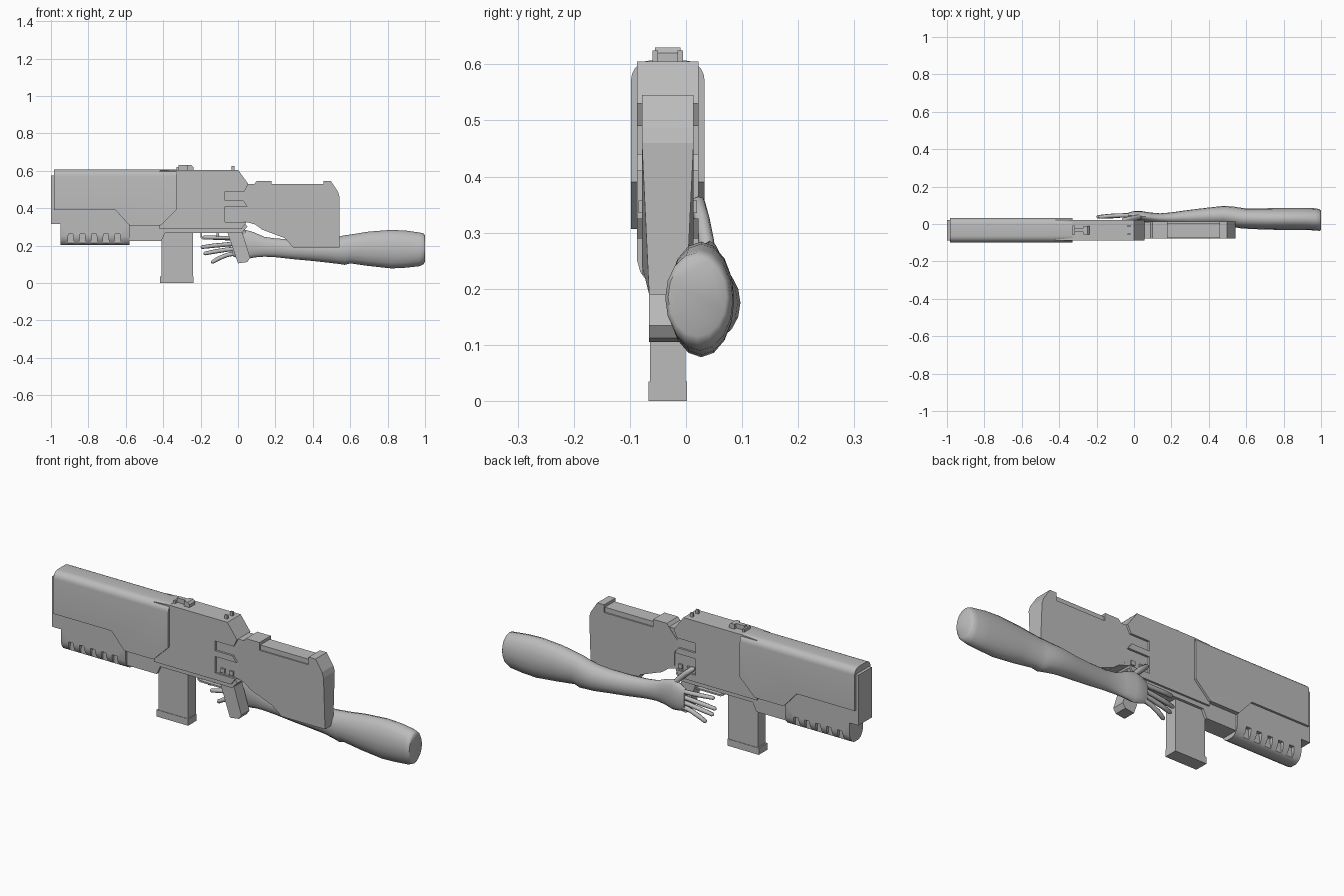
import bpy, bmesh, math
from mathutils import Vector

CY = -0.0325  # centre plane of the rifle
gray = bpy.data.materials.new("plain_gray")
gray.diffuse_color = (0.5, 0.5, 0.5, 1)


def finish(name, bm, smooth=None):
    bmesh.ops.recalc_face_normals(bm, faces=bm.faces)
    me = bpy.data.meshes.new(name)
    bm.to_mesh(me)
    bm.free()
    me.materials.append(gray)
    ob = bpy.data.objects.new(name, me)
    bpy.context.collection.objects.link(ob)
    if smooth:
        bpy.ops.object.select_all(action='DESELECT')
        ob.select_set(True)
        bpy.context.view_layer.objects.active = ob
        bpy.ops.object.shade_smooth_by_angle(angle=math.radians(smooth))
    return ob


def extrude(bm, pts, vec):
    face = bm.faces.new([bm.verts.new(p) for p in pts])
    geom = bmesh.ops.extrude_face_region(bm, geom=[face])['geom']
    bmesh.ops.translate(bm, vec=vec, verts=[g for g in geom if isinstance(g, bmesh.types.BMVert)])


def plate(name, profile, half, cy=CY):
    """Side profile (x, z) extruded symmetrically across the rifle."""
    bm = bmesh.new()
    extrude(bm, [(x, cy - half, z) for x, z in profile], (0, 2 * half, 0))
    return finish(name, bm)


def box(name, x0, x1, z0, z1, half, cy=CY):
    return plate(name, [(x0, z0), (x1, z0), (x1, z1), (x0, z1)], half, cy)


def loft(name, rings, sides=16, smooth=50):
    """Skin of elliptical rings; each ring is x, y, z, y radius, z radius."""
    bm = bmesh.new()
    loops = []
    for x, y, z, ry, rz in rings:
        loops.append([bm.verts.new((x, y + ry * math.cos(2 * math.pi * i / sides),
                                    z + rz * math.sin(2 * math.pi * i / sides))) for i in range(sides)])
    for a, b in zip(loops, loops[1:]):
        for i in range(sides):
            j = (i + 1) % sides
            bm.faces.new((a[i], a[j], b[j], b[i]))
    bm.faces.new(loops[0])
    bm.faces.new(loops[-1])
    return finish(name, bm, smooth)


def finger(name, path, r):
    """Tapered round finger along a path of points."""
    pts = [Vector(p) for p in path]
    tip = pts[-1] + (pts[-1] - pts[-2]).normalized() * r * 0.6
    pts.append(tip)
    radii = [r] * (len(pts) - 2) + [r * 0.85, r * 0.4]
    bm = bmesh.new()
    loops = []
    for k, p in enumerate(pts):
        d = (pts[min(k + 1, len(pts) - 1)] - pts[max(k - 1, 0)]).normalized()
        u = d.cross(Vector((0, 1, 0))).normalized()
        v = d.cross(u)
        loops.append([bm.verts.new(p + radii[k] * (u * math.cos(i * math.pi / 4) + v * math.sin(i * math.pi / 4)))
                      for i in range(8)])
    for a, b in zip(loops, loops[1:]):
        for i in range(8):
            j = (i + 1) % 8
            bm.faces.new((a[i], a[j], b[j], b[i]))
    bm.faces.new(loops[0])
    bm.faces.new(loops[-1])
    return finish(name, bm, 60)


# Front shroud: side outline, with the two long top edges rounded
shroud = plate("front_shroud", [(-0.985, 0.607), (-0.33, 0.607), (-0.33, 0.39), (-0.415, 0.307),
                                (-0.58, 0.307), (-0.655, 0.39), (-0.985, 0.39)], 0.0655)
bm = bmesh.new()
bm.from_mesh(shroud.data)
top = [e for e in bm.edges if all(v.co.z > 0.6 for v in e.verts)
       and abs(e.verts[0].co.x - e.verts[1].co.x) > 0.1]
bmesh.ops.bevel(bm, geom=top, offset=0.035, segments=5, profile=0.5, affect='EDGES')
bm.to_mesh(shroud.data)
bm.free()
bpy.context.view_layer.objects.active = shroud
shroud.select_set(True)
bpy.ops.object.shade_smooth_by_angle(angle=math.radians(30))

# Muzzle block and lower panel behind the shroud opening
box("muzzle_block", -1.0, -0.95, 0.315, 0.575, 0.0545)
plate("lower_panel", [(-0.985, 0.315), (-0.57, 0.315), (-0.57, 0.45), (-0.985, 0.45)], 0.0545)

# Rounded handguard with side slots
bm = bmesh.new()
section = [(-0.0545, 0.32), (-0.0545, 0.25), (-0.049, 0.23), (-0.036, 0.212), (-0.018, 0.203)]
section += [(-y, z) for y, z in reversed(section)]
extrude(bm, [(-0.95, CY + y, z) for y, z in section], (0.37, 0, 0))
guard = finish("handguard", bm, 30)
bm = bmesh.new()
for k in range(5):
    x = -0.911 + k * 0.0625
    for s in (-1, 1):
        extrude(bm, [(x, CY + s * 0.037, 0.21), (x + 0.034, CY + s * 0.037, 0.21),
                     (x + 0.03, CY + s * 0.037, 0.262), (x + 0.004, CY + s * 0.037, 0.262)], (0, s * 0.05, 0))
cutter = finish("slot_cutter", bm)
cutter.hide_render = True
cutter.hide_set(True)
mod = guard.modifiers.new("slots", 'BOOLEAN')
mod.object = cutter
mod.solver = 'EXACT'

# Receiver with two notches at the back, and the narrower core inside it
plate("receiver", [(-0.42, 0.60), (-0.33, 0.605), (0.0, 0.605), (0.055, 0.53), (0.035, 0.49),
                   (-0.07, 0.49), (-0.07, 0.44), (0.03, 0.44), (0.05, 0.41), (-0.07, 0.41),
                   (-0.07, 0.325), (0.045, 0.325), (0.02, 0.29), (-0.42, 0.29)], 0.0545)
plate("receiver_core", [(-0.1, 0.53), (0.14, 0.53), (0.14, 0.30), (0.03, 0.33), (-0.1, 0.33)], 0.044)
plate("lower_receiver", [(-0.59, 0.33), (0.03, 0.33), (0.05, 0.30), (0.02, 0.268), (-0.24, 0.268),
                         (-0.39, 0.268), (-0.41, 0.225), (-0.59, 0.225)], 0.045)
for k, x in enumerate((-0.03, 0.02)):
    box(f"notch_pin_{k}", x - 0.011, x + 0.011, 0.335, 0.357, 0.052)

# Stock with raised ends and slimmer cheek rest
stock = plate("stock", [(0.055, 0.49), (0.1, 0.545), (0.178, 0.545), (0.178, 0.505), (0.458, 0.505),
                        (0.458, 0.545), (0.497, 0.545), (0.535, 0.487), (0.543, 0.46), (0.543, 0.19),
                        (0.295, 0.19), (0.25, 0.24), (0.13, 0.285), (0.055, 0.34), (0.055, 0.41),
                        (0.04, 0.43), (0.04, 0.475)], 0.046)
for v in stock.data.vertices:  # underside draws in towards the centre
    if v.co.z < 0.2:
        v.co.y = CY + (v.co.y - CY) * 0.72
box("cheek_rest", 0.175, 0.46, 0.48, 0.53, 0.039)

# Magazine and its base
box("magazine", -0.41, -0.24, 0.02, 0.30, 0.032)
box("magazine_base", -0.417, -0.238, 0.0, 0.035, 0.0345)

# Pistol grip, trigger guard and trigger
plate("pistol_grip", [(-0.06, 0.28), (0.02, 0.28), (0.065, 0.135), (0.05, 0.112), (0.0, 0.105)], 0.033)
plate("trigger_guard", [(-0.2, 0.275), (-0.2, 0.24), (-0.185, 0.232), (-0.04, 0.232), (-0.04, 0.24),
                        (-0.182, 0.24), (-0.192, 0.248), (-0.192, 0.275)], 0.014)
plate("trigger", [(-0.115, 0.275), (-0.1, 0.275), (-0.105, 0.245), (-0.115, 0.245)], 0.006)

# Sights
box("front_sight_bar", -0.325, -0.25, 0.60, 0.62, 0.007)
box("front_sight_foot", -0.328, -0.318, 0.60, 0.62, 0.025)
plate("front_sight_block", [(-0.27, 0.60), (-0.238, 0.60), (-0.238, 0.62), (-0.248, 0.63), (-0.27, 0.63)], 0.023)
box("front_sight_rail", -0.318, -0.26, 0.612, 0.63, 0.010)
for k, s in enumerate((-1, 1)):
    box(f"rear_sight_{k}", -0.035, -0.02, 0.60, 0.625, 0.005, CY + s * 0.022)

# Arm from the shoulder cut to the palm
loft("arm", [(1.0, 0.02, 0.185, 0.052, 0.07), (0.992, 0.021, 0.183, 0.058, 0.082),
             (0.97, 0.025, 0.18, 0.059, 0.09), (0.9, 0.027, 0.181, 0.059, 0.099),
             (0.82, 0.027, 0.181, 0.059, 0.103), (0.7, 0.027, 0.183, 0.057, 0.092),
             (0.6, 0.029, 0.182, 0.054, 0.077), (0.57, 0.032, 0.176, 0.055, 0.079),
             (0.54, 0.037, 0.175, 0.055, 0.073), (0.48, 0.045, 0.175, 0.052, 0.066),
             (0.4, 0.041, 0.176, 0.047, 0.058), (0.3, 0.036, 0.18, 0.04, 0.053),
             (0.2, 0.031, 0.188, 0.031, 0.05), (0.14, 0.03, 0.194, 0.027, 0.053),
             (0.09, 0.035, 0.203, 0.026, 0.066), (0.04, 0.042, 0.206, 0.027, 0.079),
             (0.0, 0.046, 0.203, 0.023, 0.07), (-0.03, 0.046, 0.2, 0.015, 0.056)])

# Fingers fanned forward, thumb reaching up beside the receiver
fan = [(0.238, -0.19, 0.245), (0.211, -0.2, 0.192), (0.185, -0.185, 0.158), (0.162, -0.145, 0.112)]
for k, (z0, x1, z1) in enumerate(fan):
    finger(f"finger_{k}", [(0.0, 0.046, z0), (-0.06, 0.046, z0 + (z1 - z0) * 0.25),
                           ((x1 - 0.06) / 2, 0.043, z0 + (z1 - z0) * 0.6), (x1 + 0.008, 0.038, z1)], 0.0115)
finger("thumb", [(0.05, 0.042, 0.24), (0.02, 0.036, 0.285), (-0.02, 0.028, 0.325), (-0.055, 0.022, 0.355)], 0.014)
